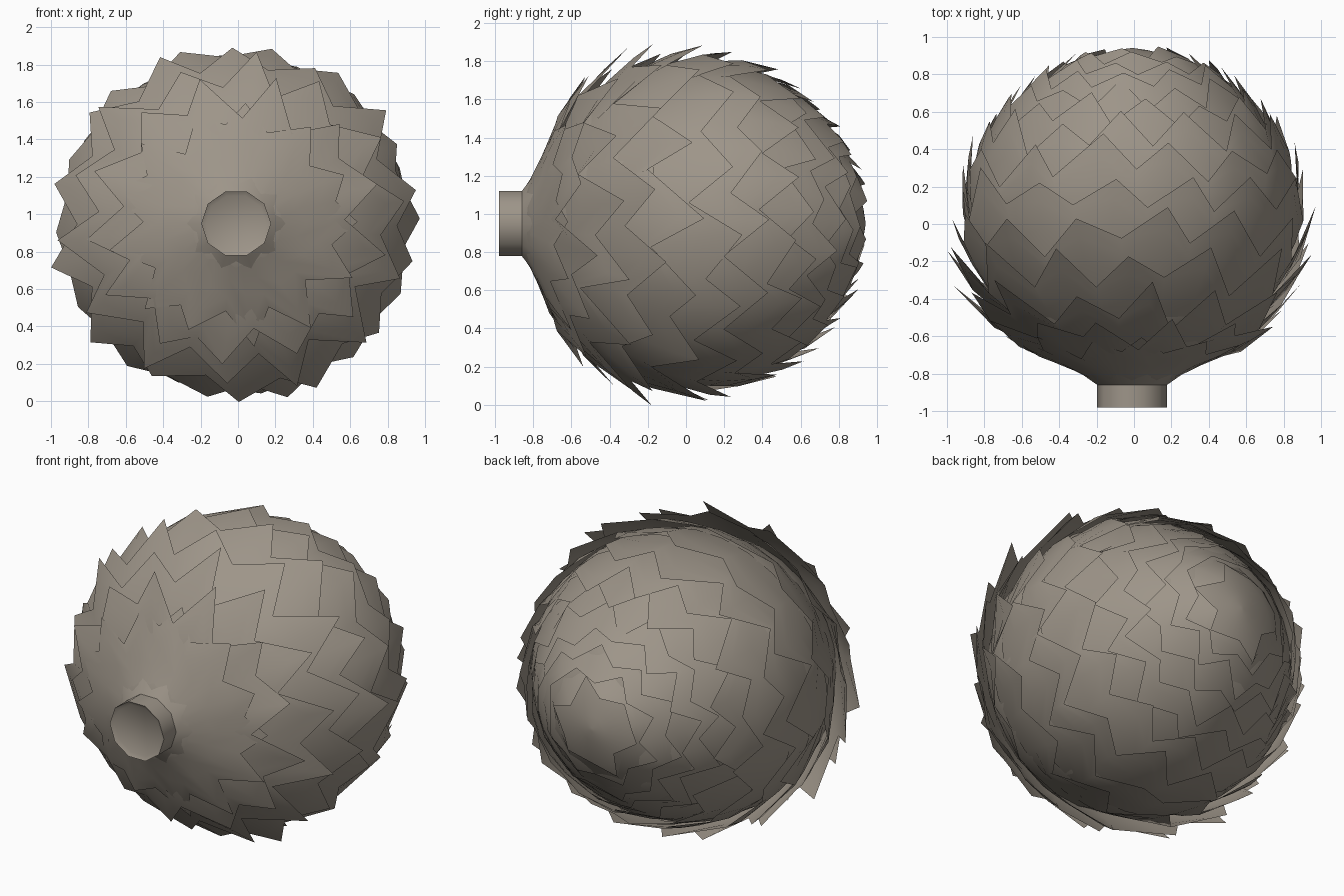
import bpy, bmesh, math, random
from mathutils import Vector

if "Cube" in bpy.data.objects:
    bpy.data.objects.remove(bpy.data.objects["Cube"])

random.seed(7)
CX, CZ = -0.01, 0.95      # axis of the bud runs along y

mat = bpy.data.materials.new("grey brown")
mat.diffuse_color = (0.34, 0.30, 0.25, 1)
mat.use_nodes = True
mat.node_tree.nodes["Principled BSDF"].inputs["Base Color"].default_value = mat.diffuse_color

# body profile: (y, radius), from neck to tip
PROFILE = [(-0.86, 0.19), (-0.76, 0.35), (-0.64, 0.55), (-0.5, 0.69), (-0.3, 0.81),
           (-0.1, 0.87), (0.1, 0.88), (0.3, 0.84), (0.5, 0.74), (0.66, 0.61),
           (0.8, 0.44), (0.89, 0.26), (0.93, 0.1), (0.94, 0.0)]
LENGTHS = [0]
for a, b in zip(PROFILE, PROFILE[1:]):
    LENGTHS.append(LENGTHS[-1] + math.dist(a, b))


def along(s):
    """Point on the profile at arc length s."""
    s = max(0, min(s, LENGTHS[-1] - 1e-4))
    i = max(k for k in range(len(LENGTHS) - 1) if LENGTHS[k] <= s)
    f = (s - LENGTHS[i]) / (LENGTHS[i + 1] - LENGTHS[i])
    return Vector(PROFILE[i]).lerp(Vector(PROFILE[i + 1]), f)


def lifted(s, lift):
    """Profile point moved outward along its normal."""
    d = (along(s + 0.06) - along(s - 0.06)).normalized()
    return along(s) + Vector((-d.y, d.x)) * lift


def at(p, ang):
    r = max(p.y, 0.005)
    return (CX + 1.01 * r * math.cos(ang), p.x, CZ + 0.97 * r * math.sin(ang))


def finish(bm, name, angle=40):
    me = bpy.data.meshes.new(name)
    bm.to_mesh(me)
    bm.free()
    me.materials.append(mat)
    ob = bpy.data.objects.new(name, me)
    bpy.context.collection.objects.link(ob)
    bpy.ops.object.select_all(action='DESELECT')
    ob.select_set(True)
    bpy.context.view_layer.objects.active = ob
    bpy.ops.object.shade_smooth_by_angle(angle=math.radians(angle))


def skin(bm, rings):
    n = len(rings[0])
    for a, b in zip(rings, rings[1:]):
        for i in range(n):
            j = (i + 1) % n
            bm.faces.new((a[i], b[i], b[j], a[j]))


def lathe(name, pts, sides):
    bm = bmesh.new()
    rings = [[bm.verts.new(at(Vector(p), 2 * math.pi * i / sides)) for i in range(sides)] for p in pts]
    skin(bm, rings)
    bm.faces.new(rings[0])
    bm.faces.new(rings[-1])
    bmesh.ops.recalc_face_normals(bm, faces=bm.faces)
    finish(bm, name)


# closed inner bud and short cut stem
lathe("bud_core", [(y, max(r - 0.02, 0.01)) for y, r in PROFILE], 28)
lathe("stem", [(-0.965, 0.16), (-0.98, 0.185), (-0.86, 0.185), (-0.8, 0.27)], 10)


def bract_row(name, tip, length, lift, count, notch, turn):
    """Overlapping ring of pointed scales: a curved shell with a toothed rim."""
    bm = bmesh.new()
    step = math.pi / count
    cols = []
    for i in range(2 * count):
        point = i % 2 == 0
        end = tip + random.uniform(-0.05, 0.05) if point else tip - notch * random.uniform(0.7, 1.35)
        up = lift * (random.uniform(0.75, 1.3) if point else random.uniform(0.4, 0.6))
        a = (i + turn) * step + random.uniform(-0.2, 0.2) * step
        s0 = tip - length
        col = []
        for t in (0, 0.4, 0.75, 1):
            s = s0 + (end - s0) * t
            base_a = (i + turn) * step
            col.append(bm.verts.new(at(lifted(s, -0.015 + (up + 0.015) * t ** 1.3),
                                       base_a + (a - base_a) * t)))
        cols.append(col)
    skin(bm, [list(r) for r in zip(*cols)])
    bmesh.ops.recalc_face_normals(bm, faces=bm.faces)
    finish(bm, name, 50)


# rows from stem to tip: tip arc length, length, lift, scale count, notch depth
ROWS = [(0.52, 0.50, 0.06, 13, 0.17), (0.68, 0.50, 0.10, 13, 0.20),
        (0.86, 0.50, 0.12, 14, 0.20), (1.05, 0.48, 0.115, 14, 0.20),
        (1.24, 0.46, 0.09, 14, 0.20), (1.42, 0.44, 0.075, 14, 0.18),
        (1.58, 0.40, 0.07, 14, 0.17), (1.73, 0.38, 0.065, 14, 0.16),
        (1.86, 0.34, 0.06, 14, 0.15), (1.98, 0.30, 0.055, 13, 0.13),
        (2.09, 0.28, 0.05, 12, 0.12), (2.19, 0.25, 0.045, 10, 0.11),
        (2.29, 0.22, 0.04, 8, 0.10), (2.37, 0.18, 0.03, 6, 0.08)]
for k, (tip, length, lift, count, notch) in enumerate(ROWS):
    bract_row(f"bract_row_{k + 1}", tip, length, lift, count, notch, k % 2 + 0.3 * (k % 3))
